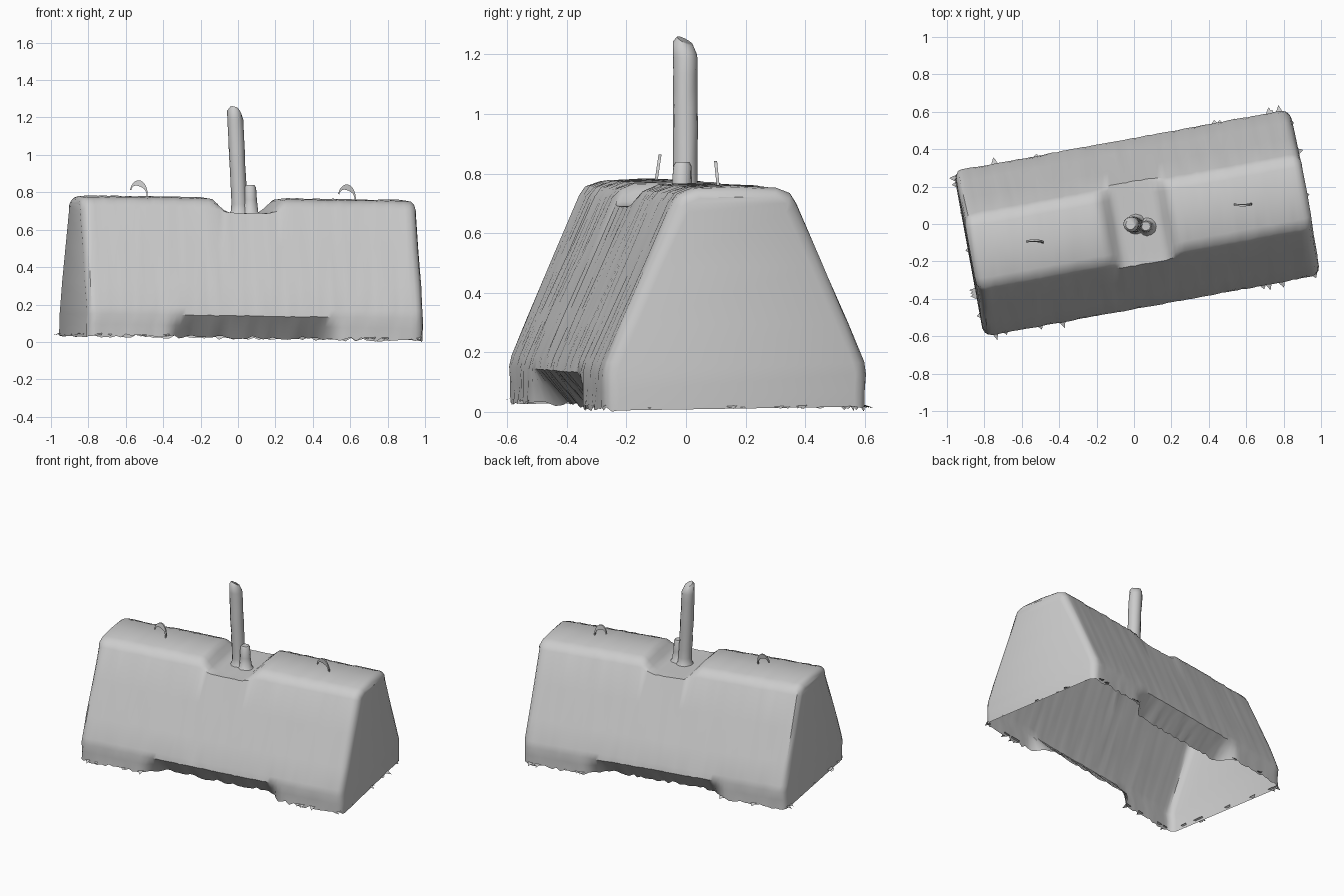
import bpy, bmesh, math, random
from mathutils import Matrix, Vector

random.seed(4)
if "Cube" in bpy.data.objects:
    bpy.data.objects.remove(bpy.data.objects["Cube"])

concrete = bpy.data.materials.new("grey_concrete")
concrete.use_nodes = True
GREY = (0.6, 0.6, 0.6, 1)
concrete.diffuse_color = GREY
concrete.node_tree.nodes["Principled BSDF"].inputs["Base Color"].default_value = GREY

# The block sits turned about z and tipped slightly towards one end
PLACE = (Matrix.Translation((0.015, 0.005, 0.023)) @ Matrix.Rotation(math.radians(10.4), 4, "Z")
         @ Matrix.Rotation(0.014, 4, "Y"))


def finish(name, bm, matrix=None, angle=35):
    if matrix:
        bm.transform(matrix)
    mesh = bpy.data.meshes.new(name)
    bm.to_mesh(mesh)
    bm.free()
    obj = bpy.data.objects.new(name, mesh)
    bpy.context.collection.objects.link(obj)
    mesh.materials.append(concrete)
    bpy.ops.object.select_all(action="DESELECT")
    obj.select_set(True)
    bpy.context.view_layer.objects.active = obj
    bpy.ops.object.shade_smooth_by_angle(angle=math.radians(angle))
    return obj


def ramp(value, full, none):
    """1 inside full, 0 beyond none, eased between."""
    t = min(1, max(0, (none - abs(value)) / (none - full)))
    return t * t * (3 - 2 * t)


# ---- Block: cross-sections lofted along its length, open underneath ----
HALF = [(0.447, 0), (0.447, 0.06), (0.45, 0.115), (0.442, 0.155), (0.385, 0.29),
        (0.298, 0.49), (0.212, 0.69), (0.19, 0.722), (0.14, 0.742), (0, 0.748)]
END, FLOOR = 0.913, 0.665


def section(u, inset):
    notch = ramp(u, 0.10, 0.205)
    scoop = ramp(u, 0.36, 0.49)
    pts = []
    for v, z in HALF:
        if z < 0.1:                                   # undercut lifting pocket
            v -= scoop * (0.1 - 0.9 * z)
        if z > FLOOR:                                 # saddle for the post
            low = FLOOR + 0.004 * (0.22 - v)
            v += notch * 0.05 * v
            z += notch * (low - z)
        v *= 1 - inset / 0.447 if v < 0.2 else 1
        v -= inset if v >= 0.2 else 0
        z -= inset * 0.8 * (z / 0.75) ** 2
        pts.append((v, z))
    ring = [(-v, z) for v, z in pts] + [(v, z) for v, z in reversed(pts[:-1])]
    return [Vector((u, v, z)) for v, z in ring]


def jitter(p):
    shake = Vector([random.uniform(-1, 1) for _ in range(3)]) * 0.0025
    if p.z < 0.01:                                    # ragged lower rim
        shake.z += random.uniform(-0.012, 0.008)
    return p + shake


COUNT = 64
inner = [-0.87 + 1.74 * i / COUNT for i in range(COUNT + 1)]
stations = ([(-END, 0.045), (-0.905, 0.022), (-0.89, 0.006)] + [(u, 0) for u in inner]
            + [(0.89, 0.006), (0.905, 0.022), (END, 0.045)])
bm = bmesh.new()
rings = [[bm.verts.new(jitter(p)) for p in section(u, inset)] for u, inset in stations]
for a, b in zip(rings, rings[1:]):
    for i in range(len(a) - 1):
        bm.faces.new((a[i], b[i], b[i + 1], a[i + 1]))
# end walls, bridged straight across row by row
for ring in (rings[0], rings[-1]):
    n, top = len(ring), len(ring) // 2
    for i in range(top):
        j = n - 1 - i
        quad = [ring[i], ring[i + 1], ring[j - 1], ring[j]]
        bm.faces.new(list(dict.fromkeys(quad)))
bmesh.ops.recalc_face_normals(bm, faces=bm.faces)
if max(bm.faces, key=lambda f: f.calc_center_median().z).normal.z < 0:
    bmesh.ops.reverse_faces(bm, faces=bm.faces)
finish("concrete_block", bm, PLACE, 40)

# ---- Loose crumbs along the lower rim ----
bm = bmesh.new()
for side in (-1, 1):
    for long_side in (True, False):
        reach = 0.88 if long_side else 0.42
        for _ in range(16 if long_side else 8):
            s, out = random.uniform(-reach, reach), random.uniform(0.005, 0.04)
            if long_side and abs(s) < 0.45:
                continue
            edge = 0.447 if long_side else END
            tri = []
            for ds, d, z in ((-0.03, -0.01, 0.012), (0.03, -0.01, 0.015), (0.01, out, 0.0)):
                along, off = s + ds * random.uniform(0.5, 1), side * (edge + d)
                tri.append(bm.verts.new((along, off, z) if long_side else (off, along, z)))
            bm.faces.new(tri)
finish("rim_crumbs", bm, PLACE)


# ---- Post and stub: leaning, uneven tubes with slanted tops ----
def tube(name, base, top, profile, slant, sides=12):
    """profile: (fraction of height, radius); slant tips the upper end."""
    base, top = Vector(base), Vector(top)
    bm = bmesh.new()
    rows = []
    for t, radius in profile:
        centre = base.lerp(top, t)
        row = []
        for i in range(sides):
            a = 2 * math.pi * i / sides
            r = radius * random.uniform(0.95, 1.04)
            p = centre + Vector((r * math.cos(a), r * math.sin(a), 0))
            if t > 0.9:
                p.z += slant[0] * (p.x - centre.x) + slant[1] * (p.y - centre.y)
            row.append(bm.verts.new(p))
        rows.append(row)
    for a, b in zip(rows, rows[1:]):
        for i in range(sides):
            k = (i + 1) % sides
            bm.faces.new((a[i], a[k], b[k], b[i]))
    bm.faces.new(rows[-1])
    finish(name, bm, None, 50)


post_rows = [(0, 0.06), (0.04, 0.046)] + [(0.1 * i, 0.042) for i in range(1, 10)]
tube("post", (0.01, -0.002, 0.68), (-0.018, -0.003, 1.245),
     post_rows + [(0.96, 0.04), (1, 0.027)], (-0.3, -0.5))
tube("post_stub", (0.07, -0.015, 0.68), (0.064, -0.012, 0.838),
     [(0, 0.058), (0.1, 0.04), (0.5, 0.033), (0.93, 0.031), (1, 0.024)], (0, 0))


# ---- Lifting loops: thin bent straps, thickest at the crown ----
def lifting_loop(name, x, y, z, lean):
    bm = bmesh.new()
    rows, steps = [], 12
    for i in range(steps + 1):
        t = i / steps
        a = math.pi * (0.85 - 0.85 * t)
        outer = 0.05 + 0.004 * math.sin(math.pi * t)
        thick = 0.006 + 0.014 * math.sin(math.pi * t) ** 2
        row = []
        for r, dy in ((outer, -0.005), (outer, 0.005), (outer - thick, 0.005), (outer - thick, -0.005)):
            h = max(0, math.sin(a)) * r * 1.6
            row.append(bm.verts.new((x + r * math.cos(a), y + dy + lean * h, z + h)))
        rows.append(row)
    for a, b in zip(rows, rows[1:]):
        for i in range(4):
            k = (i + 1) % 4
            bm.faces.new((a[i], a[k], b[k], b[i]))
    bm.faces.new(rows[0])
    bm.faces.new(rows[-1])
    bmesh.ops.recalc_face_normals(bm, faces=bm.faces)
    finish(name, bm)


lifting_loop("lifting_loop_right", -0.533, -0.1, 0.778, 0.15)
lifting_loop("lifting_loop_left", 0.58, 0.108, 0.756, -0.1)
